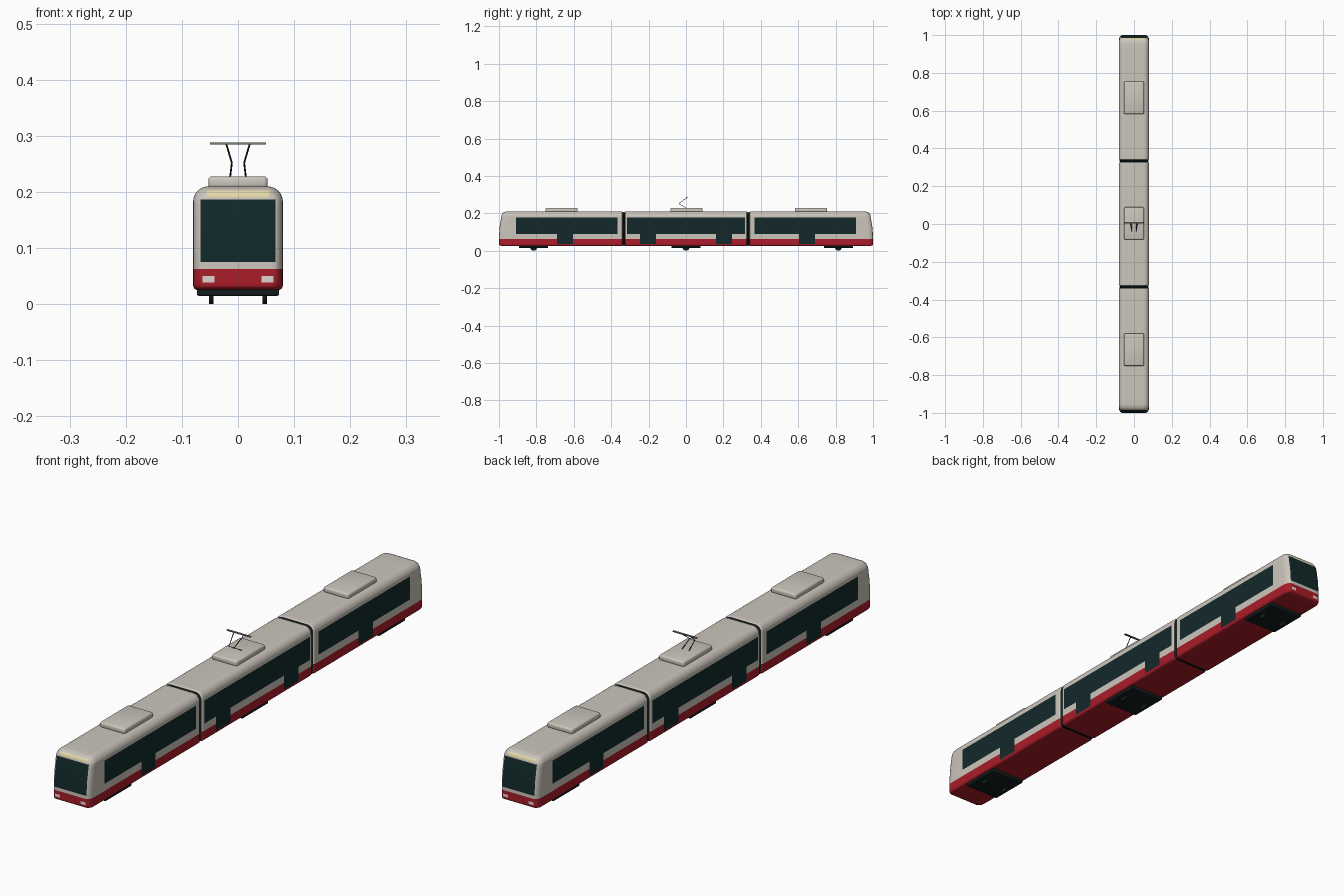
import bpy, bmesh, math
from mathutils import Matrix, Vector

cube = bpy.data.objects.get("Cube")
if cube:
    bpy.data.objects.remove(cube, do_unlink=True)


def material(name, rgb):
    m = bpy.data.materials.new(name)
    m.use_nodes = True
    m.diffuse_color = (*rgb, 1)
    node = next(n for n in m.node_tree.nodes if n.type == 'BSDF_PRINCIPLED')
    node.inputs["Base Color"].default_value = (*rgb, 1)
    return m


CREAM = material("cream paint", (.60, .56, .50))
RED = material("red paint", (.40, .012, .022))
GLASS = material("dark glass", (.006, .022, .023))
YELLOW = material("display yellow", (.78, .68, .38))
LAMP = material("lamp white", (.72, .68, .62))
BLACK = material("black metal", (.006, .012, .012))
STEEL = material("grey steel", (.20, .22, .19))


def finish(bm, name, mats, smooth=True):
    bmesh.ops.recalc_face_normals(bm, faces=bm.faces)
    me = bpy.data.meshes.new(name)
    bm.to_mesh(me)
    bm.free()
    for m in mats:
        me.materials.append(m)
    ob = bpy.data.objects.new(name, me)
    bpy.context.collection.objects.link(ob)
    if smooth:
        bpy.ops.object.select_all(action='DESELECT')
        ob.select_set(True)
        bpy.context.view_layer.objects.active = ob
        bpy.ops.object.shade_smooth_by_angle(angle=math.radians(35))
    return ob


def section(inset):
    """Rounded car cross-section, shrunk by inset."""
    hw, top, bottom = .08 - inset, .21 - inset * .8, .025 + inset * .4
    rt, rb = max(.027 - inset * .6, .008), .009
    pts = []
    for cx, cz, r, start in ((hw - rt, top - rt, rt, 0), (rt - hw, top - rt, rt, 90),
                             (rb - hw, bottom + rb, rb, 180), (hw - rb, bottom + rb, rb, 270)):
        for i in range(7):
            a = math.radians(start + i * 15)
            pts.append((cx + r * math.cos(a), cz + r * math.sin(a)))
    return pts


def loft(rings):
    """Skin a list of (y, inset) sections and cap both ends."""
    bm = bmesh.new()
    loops = [[bm.verts.new((x, y, z)) for x, z in section(d)] for y, d in rings]
    n = len(loops[0])
    for a, b in zip(loops, loops[1:]):
        for i in range(n):
            bm.faces.new((a[i], a[(i + 1) % n], b[(i + 1) % n], b[i]))
    bm.faces.new(loops[0])
    bm.faces.new(loops[-1])
    return bm


def cut(bm, axis, values):
    for v in values:
        co, no = Vector(), Vector()
        co[axis], no[axis] = v, 1
        bmesh.ops.bisect_plane(bm, geom=bm.verts[:] + bm.edges[:] + bm.faces[:],
                               plane_co=co, plane_no=no, dist=1e-5)


def rounded_end(y, direction, depth, inset):
    """Rings from the tip at y inwards."""
    out = []
    for i in range(6):
        a = math.radians(i * 18)
        out.append((y + direction * depth * (1 - math.cos(a)), inset * (1 - math.sin(a))))
    return out


def car(name, rings, window, doors, nose=False, flip=1):
    bm = loft(rings)
    cut(bm, 2, (.036, .063, .09, .177))
    cut(bm, 1, list(window) + [v for d in doors for v in d])
    if nose:
        cut(bm, 2, (.039, .05, .075, .13, .187, .191, .203))
        cut(bm, 0, [s * v for s in (-1, 1) for v in (.042, .055, .063, .067)])
    # paint by position
    for f in bm.faces:
        c = f.calc_center_median()
        x, y, z = abs(c.x), c.y, c.z
        f.material_index = 1 if z < .063 else 0
        if x > .077:
            if window[0] < y < window[1] and .09 < z < .177:
                f.material_index = 2
            if any(a < y < b for a, b in doors) and .036 < z < .177:
                f.material_index = 2
        if nose and y < -.968:
            if x < .067 and .075 < z < .187:
                f.material_index = 2
            elif x < .055 and .191 < z < .203:
                f.material_index = 3
            elif .042 < x < .063 and .039 < z < .05:
                f.material_index = 4
    # lean the windscreen back
    if nose:
        for v in bm.verts:
            s = max(0, (v.co.z - .063) / .147)
            v.co.y += .02 * s * s * min(1, max(0, (-v.co.y - .91) / .07))
    bmesh.ops.scale(bm, vec=(1, flip, 1), verts=bm.verts)
    finish(bm, name, (CREAM, RED, GLASS, YELLOW, LAMP))


# car bodies
end_rings = rounded_end(-1, 1, .028, .018) + rounded_end(-.34, -1, .005, .005)[::-1]
for name, flip in (("front_car", 1), ("rear_car", -1)):
    car(name, end_rings, (-.91, -.365), [(-.69, -.605)], True, flip)
mid_rings = rounded_end(-.326, 1, .005, .005) + rounded_end(.326, -1, .005, .005)[::-1]
car("middle_car", mid_rings, (-.315, .315), [(-.245, -.16), (.16, .245)])

# folded joints between cars
for name, y in (("front_bellows", -.333), ("rear_bellows", .333)):
    folds = [(y + (i - 4) * .003, .003 if i % 2 else .006) for i in range(9)]
    finish(loft(folds), name, (BLACK,), False)


def box(name, centre, size, mat, bevel=0):
    bm = bmesh.new()
    bmesh.ops.create_cube(bm, size=1)
    bmesh.ops.scale(bm, vec=size, verts=bm.verts)
    bmesh.ops.translate(bm, vec=centre, verts=bm.verts)
    if bevel:
        bmesh.ops.bevel(bm, geom=bm.edges[:], offset=bevel, segments=3,
                        profile=.5, affect='EDGES')
    finish(bm, name, (mat,))


def tube(name, points, radius, mat):
    cu = bpy.data.curves.new(name, 'CURVE')
    cu.dimensions = '3D'
    cu.bevel_depth = radius
    cu.bevel_resolution = 1
    cu.use_fill_caps = True
    sp = cu.splines.new('POLY')
    sp.points.add(len(points) - 1)
    for p, co in zip(sp.points, points):
        p.co = (*co, 1)
    cu.materials.append(mat)
    bpy.context.collection.objects.link(bpy.data.objects.new(name, cu))


# roof units and bogies
for label, roof_y, bogie_y in (("front", -.665, -.815), ("middle", .003, 0), ("rear", .668, .815)):
    box(label + "_roof_unit", (0, roof_y, .217), (.106, .172, .022), CREAM, .007)
    box(label + "_bogie_frame", (0, bogie_y, .0225), (.146, .156, .015), BLACK, .003)
    for side, x in (("left", .048), ("right", -.048)):
        bm = bmesh.new()
        spin = Matrix.Translation((x, bogie_y, .018)) @ Matrix.Rotation(math.pi / 2, 4, 'Y')
        bmesh.ops.create_cone(bm, cap_ends=True, segments=24, radius1=.018, radius2=.018,
                              depth=.008, matrix=spin)
        finish(bm, f"{label}_{side}_wheel", (BLACK,))

# pantograph
for side, s in (("left", 1), ("right", -1)):
    tube(side + "_pantograph_arm", [(s * .014, .005, .226), (s * .011, -.038, .252),
                                    (s * .021, .006, .286)], .0016, BLACK)
box("pantograph_head", (0, .006, .2865), (.1, .008, .003), STEEL)
